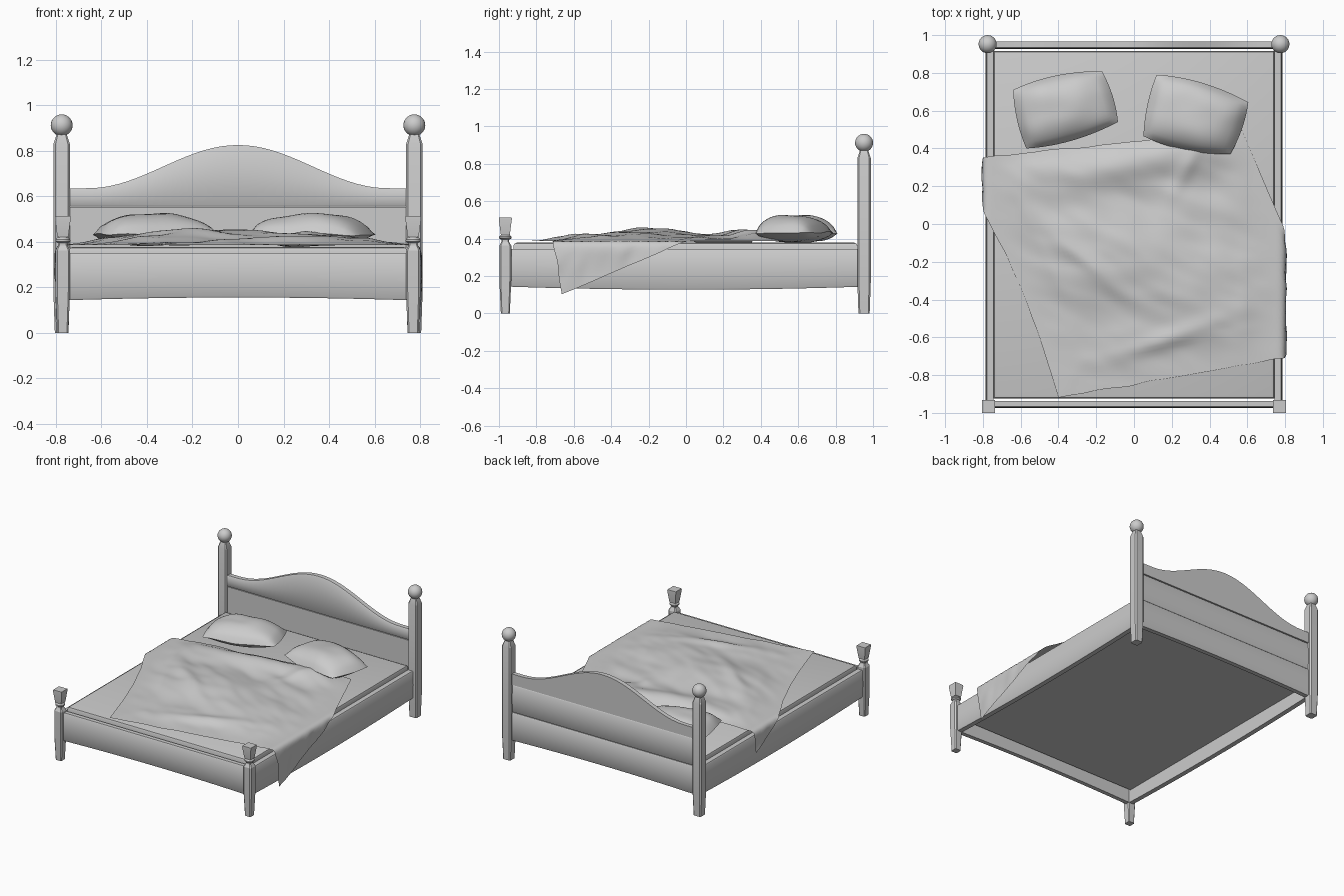
import bpy, bmesh, math
from mathutils import Vector, noise

cube = bpy.data.objects.get("Cube")
if cube:
    bpy.data.objects.remove(cube, do_unlink=True)

GREY = (0.6, 0.6, 0.6, 1)
mat = bpy.data.materials.new("plain grey")
mat.use_nodes = True
mat.diffuse_color = GREY
mat.node_tree.nodes["Principled BSDF"].inputs["Base Color"].default_value = GREY


def finish(name, bm, angle=35, fix=True):
    if fix:
        bmesh.ops.recalc_face_normals(bm, faces=bm.faces)
    mesh = bpy.data.meshes.new(name)
    bm.to_mesh(mesh)
    bm.free()
    ob = bpy.data.objects.new(name, mesh)
    bpy.context.collection.objects.link(ob)
    mesh.materials.append(mat)
    bpy.ops.object.select_all(action="DESELECT")
    ob.select_set(True)
    bpy.context.view_layer.objects.active = ob
    bpy.ops.object.shade_smooth_by_angle(angle=math.radians(angle))


def loft(name, rings, angle=35):
    """Skin a list of closed rings and cap both ends."""
    bm = bmesh.new()
    rows = [[bm.verts.new(p) for p in ring] for ring in rings]
    n = len(rows[0])
    for a, b in zip(rows, rows[1:]):
        for i in range(n):
            j = (i + 1) % n
            bm.faces.new((a[i], a[j], b[j], b[i]))
    bm.faces.new(rows[0])
    bm.faces.new(rows[-1])
    finish(name, bm, angle)


def sheet(bm, n, m, fn):
    """Add a sheet of n by m cells following fn(u, v)."""
    rows = [[bm.verts.new(fn(i / n, j / m)) for j in range(m + 1)] for i in range(n + 1)]
    for i in range(n):
        for j in range(m):
            bm.faces.new((rows[i][j], rows[i + 1][j], rows[i + 1][j + 1], rows[i][j + 1]))


def square_ring(x, y, z, h, cut=0.75):
    """Square ring with chamfered corners."""
    c = h * cut
    quarter = [(h, -c), (h, c)] if cut < 1 else [(h, h)]
    pts = []
    for _ in range(4):
        pts += [(x + a, y + b, z) for a, b in quarter]
        quarter = [(-b, a) for a, b in quarter]
    return pts


def round_ring(x, y, z, r, n=20):
    return [(x + r * math.cos(2 * math.pi * i / n), y + r * math.sin(2 * math.pi * i / n), z)
            for i in range(n)]


def board(name, along_x, start, end, inner, outer, bottom, top, steps=24):
    """Plank with softened edges and a barely crowned outer face."""
    rings = []
    k = 0.007
    out = math.copysign(k, outer - inner)
    for i in range(steps + 1):
        s = start + (end - start) * i / steps
        z0, z1 = bottom(s), top(s)
        mid = (z0 + z1) / 2
        sec = [(inner, z0), (outer - out, z0), (outer - out * 0.3, z0 + k), (outer, mid),
               (outer - out * 0.3, z1 - k), (outer - out, z1), (inner, z1)]
        rings.append([(s, d, z) if along_x else (d, s, z) for d, z in sec])
    loft(name, rings, 50)


PX, HEAD_Y, FOOT_X, FOOT_Y = 0.775, 0.952, 0.77, -0.966

# Posts with ball tops at the head and square cup finials at the foot
for side, tag in ((1, "left"), (-1, "right")):
    x = side * PX
    loft("head_post_" + tag, [square_ring(x, HEAD_Y, z, h) for z, h in
         ((0, 0.03), (0.17, 0.036), (0.83, 0.036), (0.872, 0.022))], 20)
    bm = bmesh.new()
    bmesh.ops.create_uvsphere(bm, u_segments=24, v_segments=14, radius=0.048)
    bmesh.ops.translate(bm, verts=bm.verts, vec=(x, HEAD_Y, 0.912))
    finish("head_ball_" + tag, bm)

    x = side * FOOT_X
    loft("foot_post_" + tag, [square_ring(x, FOOT_Y, z, h) for z, h in
         ((0, 0.024), (0.18, 0.032), (0.362, 0.032), (0.384, 0.02), (0.43, 0.02))], 20)
    loft("foot_collar_" + tag, [round_ring(x, FOOT_Y, z, r) for z, r in
         ((0.394, 0.022), (0.402, 0.033), (0.41, 0.033), (0.422, 0.022))])
    loft("foot_finial_" + tag, [square_ring(x, FOOT_Y, z, h, 1) for z, h in
         ((0.42, 0.024), (0.505, 0.035), (0.514, 0.034))], 20)

    # Side rail, sagging a little in the middle
    board("side_rail_" + tag, False, -0.94, 0.92, side * 0.743, side * 0.785,
          lambda s: 0.145 - 0.018 * (1 - s * s), lambda s: 0.343)

# Cross rails between the posts
arch = lambda s: 0.143 + 0.012 * (1 - (s / 0.75) ** 2)
board("foot_rail", True, -0.75, 0.75, -0.936, -0.974, arch, lambda s: 0.35)
board("head_rail", True, -0.75, 0.75, 0.927, 0.967, arch, lambda s: 0.35)

# Headboard: middle plank and crested top panel
board("headboard_plank", True, -0.75, 0.75, 0.932, 0.965,
      lambda s: 0.352, lambda s: 0.552)
board("headboard_crest", True, -0.75, 0.75, 0.966, 0.927, lambda s: 0.555,
      lambda s: 0.635 + 0.095 * (1 + math.cos(math.pi * min(1, abs(s) / 0.66))), steps=40)

# Mattress
bm = bmesh.new()
bmesh.ops.create_cube(bm, size=1)
bmesh.ops.scale(bm, verts=bm.verts, vec=(1.485, 1.84, 0.143))
bmesh.ops.translate(bm, verts=bm.verts, vec=(0, -0.003, 0.3065))
rim = [e for e in bm.edges if all(v.co.z > 0.3 for v in e.verts)]
bmesh.ops.bevel(bm, geom=rim, offset=0.018, segments=2, affect="EDGES", profile=0.5)
finish("mattress", bm)


def quad(c, u, v):
    a, b, d, e = (Vector(p) for p in c)
    return (a * (1 - u) + b * u) * (1 - v) + (e * (1 - u) + d * u) * v


# Pillows: soft cushions stretched over skewed corners
def pillow(name, corners, seed):
    bm = bmesh.new()
    for height in (0.09, -0.05):
        def skin(u, v):
            a, b = 2 * u - 1, 2 * v - 1
            p = quad(corners, u + 0.03 * a * (1 - b * b), v + 0.09 * b * (1 - a * a))
            puff = ((1 - abs(a) ** 3) * (1 - abs(b) ** 3)) ** 0.7
            z = 0.432 + height * puff
            z += 0.012 * noise.noise(Vector((p.x * 7, p.y * 7, seed)))
            return (p.x, p.y, z)
        sheet(bm, 18, 18, skin)
    bmesh.ops.remove_doubles(bm, verts=bm.verts, dist=0.0005)
    finish(name, bm, 60)


pillow("pillow_right", [(-0.57, 0.40), (-0.085, 0.54), (-0.17, 0.81), (-0.64, 0.71)], 1)
pillow("pillow_left", [(0.05, 0.465), (0.51, 0.37), (0.605, 0.645), (0.12, 0.79)], 5)


# Blanket: crumpled sheet lying askew, folded down over both sides
def ridge(x, y, cx, cy, angle, length, width):
    dx, dy = x - cx, y - cy
    a = dx * math.cos(angle) + dy * math.sin(angle)
    b = dy * math.cos(angle) - dx * math.sin(angle)
    return math.exp(-(a / length) ** 2 - (b / width) ** 2)


BLANKET = [(-0.40, -0.92), (1.07, -0.66), (0.57, 0.50), (-0.95, 0.335)]


def blanket(u, v):
    p = quad(BLANKET, u, v)
    x = p.x + 0.055 * (1 - u) ** 2 * math.sin(math.pi * v)
    y, s = p.y, abs(x)
    wave = noise.noise(Vector((x * 3 + y, y * 5, 2)))
    fine = noise.noise(Vector((x * 6, y * 11 + x * 4, 7)))
    y += 0.008 * fine
    hem = min(1, 7 * min(u, 1 - u, v, 1.09 - v))
    inside = max(0, min(1, (0.78 - s) / 0.2))
    lift = (0.054 * ridge(x, y, 0, -0.18, -0.3, 0.6, 0.3)
            + 0.022 * ridge(x, y, -0.25, -0.2, -0.7, 0.25, 0.05)
            + 0.045 * ridge(x, y, 0.1, 0.34, 0.15, 0.7, 0.12)
            + 0.02 * ridge(x, y, 0.2, -0.6, 0.35, 0.3, 0.05)
            + 0.015 * ridge(x, y, 0.28, 0.3, 1.1, 0.15, 0.04))
    z = 0.386 + hem * inside * (0.008 + lift + 0.012 * max(-0.6, wave) + 0.008 * fine)
    fold = 0.775
    if s > fold:
        r = 0.02
        d = s - fold
        t = min(d / r, math.pi / 2)
        s = fold + r * math.sin(t) + 0.01 * min(1, d / 0.06) * (1 + fine)
        z -= r * (1 - math.cos(t)) + max(0, d - r * math.pi / 2)
    return (math.copysign(s, x), y, z)


bm = bmesh.new()
sheet(bm, 72, 64, blanket)
finish("blanket", bm, 60, fix=False)
